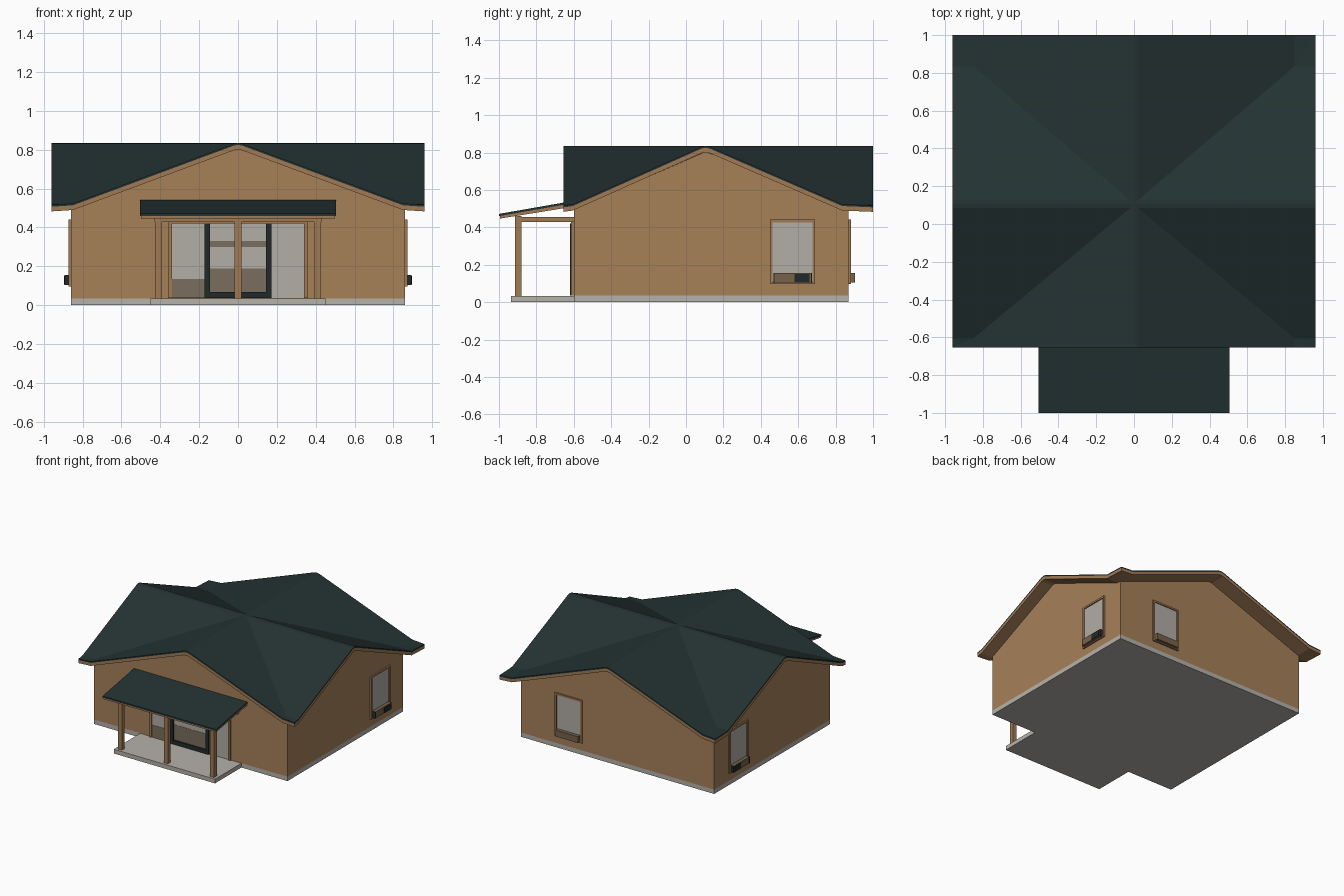
import bpy, bmesh
from mathutils import Vector

if "Cube" in bpy.data.objects:
    bpy.data.objects.remove(bpy.data.objects["Cube"])


def material(name, srgb):
    lin = [((c / 255 + 0.055) / 1.055) ** 2.4 for c in srgb] + [1]
    m = bpy.data.materials.new(name)
    m.use_nodes = True
    m.diffuse_color = lin
    m.node_tree.nodes["Principled BSDF"].inputs["Base Color"].default_value = lin
    return m


WALL = material("tan wall", (166, 129, 89))
TRIM = material("wood trim", (160, 123, 85))
ROOF = material("dark green roof", (36, 50, 50))
SLAB = material("pale concrete", (182, 177, 170))
GLASS = material("pale glass", (178, 174, 166))
DIM = material("dim glass", (122, 110, 94))
DARK = material("dark frame", (34, 42, 42))
PLANTER = material("planter brown", (118, 98, 74))


def finish(name, bm, mat):
    bmesh.ops.recalc_face_normals(bm, faces=bm.faces)
    mesh = bpy.data.meshes.new(name)
    bm.to_mesh(mesh)
    bm.free()
    mesh.materials.append(mat)
    obj = bpy.data.objects.new(name, mesh)
    bpy.context.collection.objects.link(obj)
    return obj


def box(name, x, y, z, mat):
    bm = bmesh.new()
    bmesh.ops.create_cube(bm, size=1)
    for v in bm.verts:
        v.co = [r[0] + (c + 0.5) * (r[1] - r[0]) for c, r in zip(v.co, (x, y, z))]
    return finish(name, bm, mat)


def prism(name, profile, span, axis, mat):
    """Extrude an (across, z) profile along the x or y axis."""
    bm = bmesh.new()
    at = lambda a, z, d: (d, a, z) if axis == "x" else (a, d, z)
    face = bm.faces.new([bm.verts.new(at(a, z, span[0])) for a, z in profile])
    ext = bmesh.ops.extrude_face_region(bm, geom=[face])["geom"]
    move = Vector(at(0, 0, span[1] - span[0]))
    bmesh.ops.translate(bm, vec=move, verts=[g for g in ext if isinstance(g, bmesh.types.BMVert)])
    return finish(name, bm, mat)


# Main walls: two crossing gabled volumes
RIDGE_Y = 0.105
X, FRONT, BACK, EAVE, PEAK = 0.86, -0.60, 0.87, 0.495, 0.805
prism("walls_front_gable", [(-X, 0.035), (X, 0.035), (X, EAVE), (0, PEAK), (-X, EAVE)],
      (FRONT, BACK), "y", WALL)
prism("walls_side_gable", [(FRONT, 0.035), (BACK, 0.035), (BACK, EAVE), (RIDGE_Y, PEAK), (FRONT, EAVE)],
      (-X, X), "x", WALL)
box("foundation", (-X, X), (FRONT, BACK), (0, 0.036), SLAB)
box("porch_floor", (-0.45, 0.45), (-0.935, FRONT), (0, 0.034), SLAB)

# Cross-gable roof with flared eaves: steps out from the ridge in each direction
ROOF_Z = [0.835, 0.832, 0.524, 0.517]
SIDE_STEPS = [0, 0.02, 0.85, 0.96]
FRONT_STEPS = [0, 0.02, 0.71, 0.76]
BACK_STEPS = [0, 0.02, 0.73, 0.895]


def cross_roof(name, drop, thick, mat):
    bm = bmesh.new()
    for sx in (-1, 1):
        for sy, ysteps in ((-1, FRONT_STEPS), (1, BACK_STEPS)):
            def vert(i, j):
                return bm.verts.new((sx * SIDE_STEPS[i], RIDGE_Y + sy * ysteps[j],
                                     ROOF_Z[min(i, j)] - drop))
            for i in range(3):
                k = i + 1
                loop = [(i, i), (i, 3), (k, 3), (k, k)]
                if k == 3:
                    loop.pop()
                up = [vert(a, b) for a, b in loop]
                side = [vert(b, a) for a, b in loop]
                bm.faces.new(up)
                bm.faces.new(side)
    bmesh.ops.remove_doubles(bm, verts=bm.verts, dist=0.0001)
    ext = bmesh.ops.extrude_face_region(bm, geom=bm.faces[:], use_keep_orig=True)["geom"]
    bmesh.ops.translate(bm, vec=(0, 0, -thick), verts=[g for g in ext if isinstance(g, bmesh.types.BMVert)])
    return finish(name, bm, mat)


cross_roof("roof_cover", 0, 0.01, ROOF)
cross_roof("roof_eave_boards", 0.01, 0.024, TRIM)

# Porch roof, beams and posts
prism("porch_roof_cover", [(-1.0, 0.472), (FRONT, 0.542), (FRONT, 0.53), (-1.0, 0.46)],
      (-0.505, 0.505), "x", ROOF)
prism("porch_roof_boards", [(-0.995, 0.462), (FRONT, 0.531), (FRONT, 0.511), (-0.995, 0.447)],
      (-0.5, 0.5), "x", TRIM)
box("porch_front_beam", (-0.43, 0.43), (-0.915, -0.88), (0.428, 0.46), TRIM)
for side, x in (("right", -0.41), ("middle", 0), ("left", 0.41)):
    box(f"porch_post_{side}", (x - 0.018, x + 0.018), (-0.915, -0.88), (0.03, 0.43), TRIM)
    if x:
        box(f"porch_side_beam_{side}", (x - 0.018, x + 0.018), (-0.9, FRONT), (0.43, 0.455), TRIM)

# Glazed entrance: pale side panes, dark framed door, wood surround
for side, s in (("right", -1), ("left", 1)):
    span = lambda a, b: tuple(sorted((s * a, s * b)))
    box(f"entrance_pane_{side}", span(0.17, 0.34), (-0.606, FRONT), (0.036, 0.42), GLASS)
    box(f"entrance_surround_{side}", span(0.34, 0.36), (-0.615, FRONT), (0.036, 0.44), TRIM)
    box(f"door_stile_{side}", span(0.143, 0.172), (-0.62, FRONT), (0.036, 0.42), DARK)
box("entrance_pane_shade", (-0.34, -0.172), (-0.608, FRONT), (0.036, 0.135), DIM)
box("entrance_header", (-0.36, 0.36), (-0.615, FRONT), (0.42, 0.44), TRIM)
box("door_pane", (-0.143, 0.143), (-0.606, FRONT), (0.065, 0.42), GLASS)
box("door_pane_lower", (-0.143, 0.143), (-0.608, FRONT), (0.065, 0.19), DIM)
box("door_pane_bar", (-0.143, 0.143), (-0.608, FRONT), (0.3, 0.33), DIM)
box("door_bottom_rail", (-0.143, 0.143), (-0.62, FRONT), (0.036, 0.068), DARK)


def window(label, centre, direction):
    """Framed window with a planter box on a left, right or back wall."""
    def part(name, a, out, z, mat):
        along = (centre + a[0], centre + a[1])
        if direction == "back":
            box(f"{label}_{name}", along, (BACK + out[0], BACK + out[1]), z, mat)
        else:
            s = 1 if direction == "left" else -1
            x = tuple(sorted((s * (X + out[0]), s * (X + out[1]))))
            box(f"{label}_{name}", x, along, z, mat)

    part("pane", (-0.108, 0.108), (-0.01, 0.004), (0.11, 0.43), GLASS)
    for n, e in (("a", -1), ("b", 1)):
        part(f"jamb_{n}", (e * 0.114 - 0.007, e * 0.114 + 0.007), (-0.01, 0.012), (0.1, 0.44), TRIM)
    part("head", (-0.121, 0.121), (-0.01, 0.012), (0.427, 0.441), TRIM)
    part("sill", (-0.121, 0.121), (-0.01, 0.012), (0.096, 0.108), TRIM)
    part("planter", (-0.1, 0.1), (0, 0.033), (0.104, 0.155), PLANTER)
    if direction != "back":
        part("planter_dark_front", (0.01, 0.09), (0.03, 0.037), (0.106, 0.15), DARK)
        for n, e in (("a", -1), ("b", 1)):
            part(f"planter_end_{n}", (e * 0.1 - 0.003, e * 0.1 + 0.003), (0, 0.034), (0.103, 0.156), DARK)


window("left_window", 0.57, "left")
window("right_window", 0.57, "right")
window("back_window", 0.43, "back")
